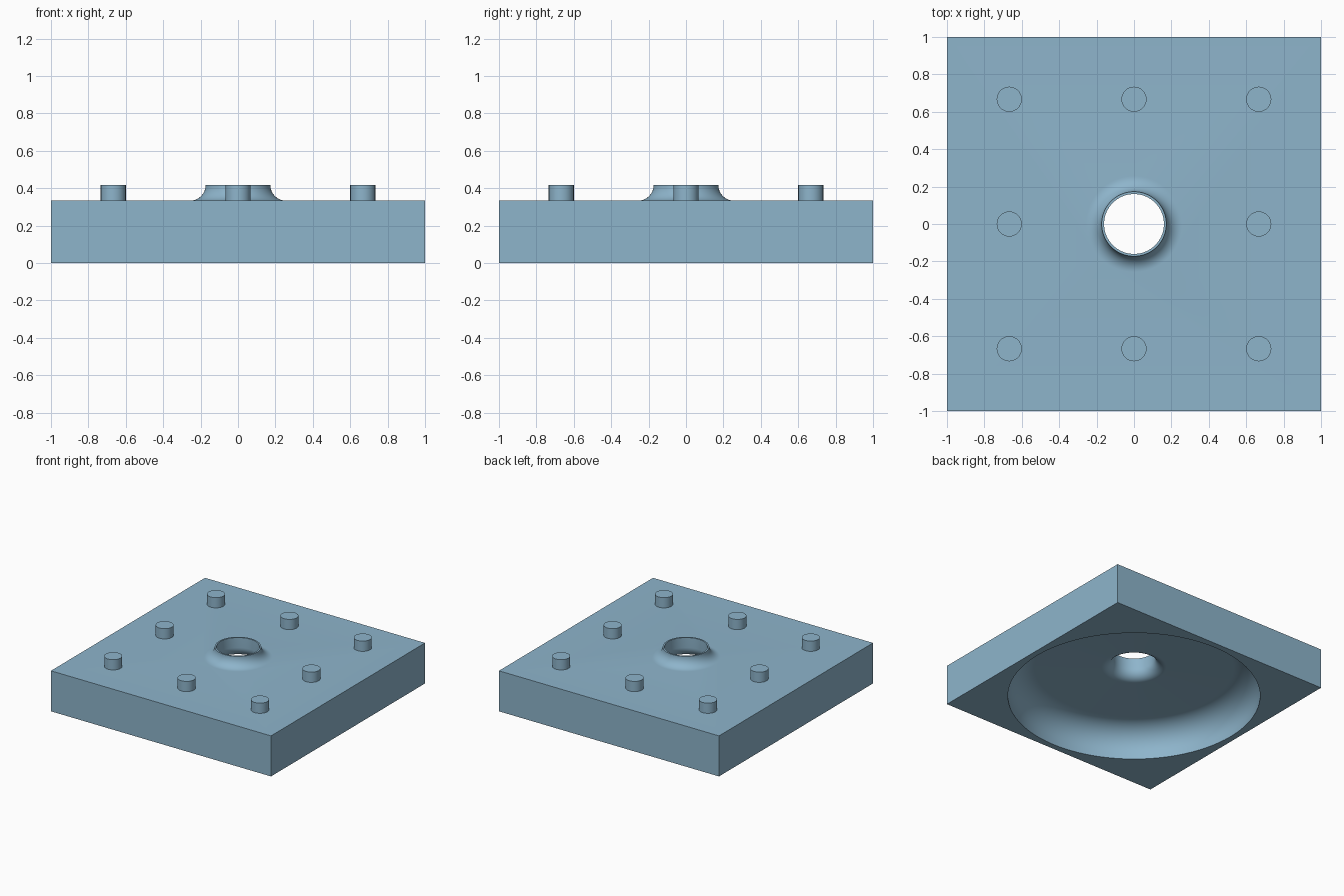
import bpy, bmesh, math

if "Cube" in bpy.data.objects:
    bpy.data.objects.remove(bpy.data.objects["Cube"])

blue = bpy.data.materials.new("steel_blue")
blue.diffuse_color = (0.27, 0.46, 0.60, 1)
blue.use_nodes = True
blue.node_tree.nodes["Principled BSDF"].inputs["Base Color"].default_value = blue.diffuse_color


def finish(name, bm):
    bmesh.ops.recalc_face_normals(bm, faces=bm.faces)
    mesh = bpy.data.meshes.new(name)
    bm.to_mesh(mesh)
    bm.free()
    mesh.materials.append(blue)
    obj = bpy.data.objects.new(name, mesh)
    bpy.context.collection.objects.link(obj)
    return obj


def arc(cx, cz, r, a0, a1, n=12):
    """Points (radius, height) along an arc, angles in degrees."""
    angles = [math.radians(a0 + (a1 - a0) * i / n) for i in range(n + 1)]
    return [(cx + r * math.cos(a), cz + r * math.sin(a)) for a in angles]


def lathe(name, profile, sides=96):
    """Revolve a profile that starts and ends on the z axis."""
    bm = bmesh.new()
    verts = [bm.verts.new((r, 0, z)) for r, z in profile]
    edges = [bm.edges.new(pair) for pair in zip(verts, verts[1:])]
    bmesh.ops.spin(bm, geom=verts + edges, cent=(0, 0, 0), axis=(0, 0, 1),
                   angle=2 * math.pi, steps=sides, use_duplicate=False)
    bmesh.ops.remove_doubles(bm, verts=bm.verts, dist=1e-5)
    return finish(name, bm)


def smooth(obj):
    bpy.ops.object.select_all(action='DESELECT')
    obj.select_set(True)
    bpy.context.view_layer.objects.active = obj
    bpy.ops.object.shade_smooth_by_angle(angle=math.radians(30))


def combine(obj, other, operation):
    mod = obj.modifiers.new(operation.lower(), 'BOOLEAN')
    mod.operation, mod.object, mod.solver = operation, other, 'EXACT'
    bpy.context.view_layer.objects.active = obj
    bpy.ops.object.modifier_apply(modifier=mod.name)
    bpy.data.objects.remove(other)


TOP, RIM, CEIL = 0.333, 0.417, 0.25      # plate top, rim top, cavity ceiling
HOLE, CAVITY = 0.16, 0.95                # radii

# Square block
bm = bmesh.new()
bmesh.ops.create_cube(bm, size=1)
bmesh.ops.scale(bm, vec=(2, 2, TOP), verts=bm.verts)
bmesh.ops.translate(bm, vec=(0, 0, TOP / 2), verts=bm.verts)
block = finish("block", bm)

# Flared collar around the centre hole
collar = lathe("collar", [(0, RIM)] + arc(0.257, RIM, 0.084, 180, 270)
               + [(0.257, 0.29), (0, 0.29)])
combine(block, collar, 'UNION')

# Rounded round cavity below, flaring up into the through hole
flare, fillet = 0.084, 0.2
cavity = lathe("cavity", [(0, -0.1), (CAVITY, -0.1)]
               + arc(CAVITY - fillet, CEIL - fillet, fillet, 0, 90)
               + arc(HOLE + flare, CEIL + flare, flare, 270, 180)
               + [(HOLE, 0.6), (0, 0.6)])
combine(block, cavity, 'DIFFERENCE')
smooth(block)

# Eight round pegs on a three by three grid, centre left free
for ix in (-1, 0, 1):
    for iy in (-1, 0, 1):
        if ix or iy:
            bm = bmesh.new()
            bmesh.ops.create_cone(bm, cap_ends=True, segments=48, radius1=0.067,
                                  radius2=0.067, depth=RIM - TOP + 0.01)
            bmesh.ops.translate(bm, verts=bm.verts,
                                vec=(ix * 0.667, iy * 0.667, (RIM + TOP - 0.01) / 2))
            smooth(finish("peg", bm))
